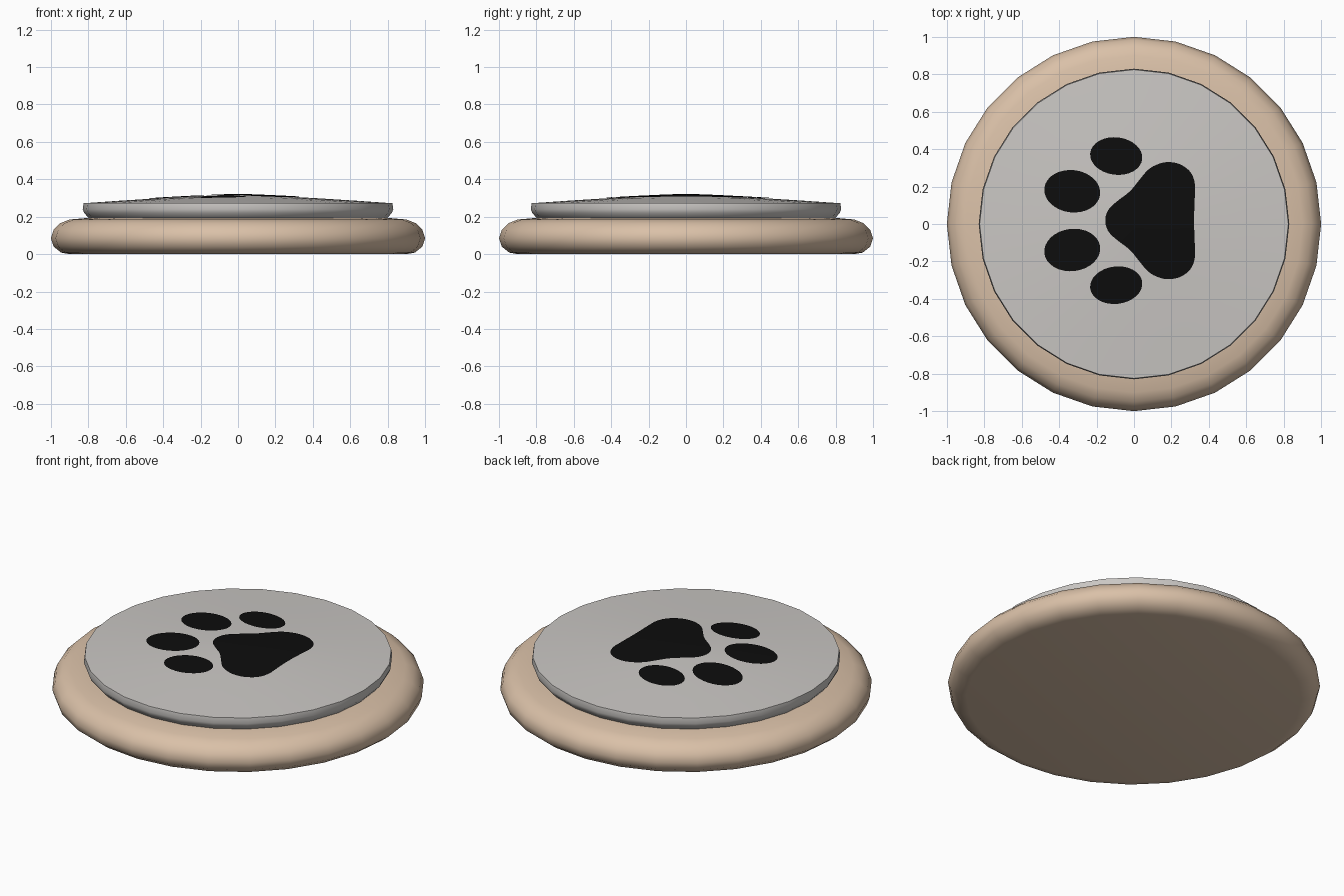
import bpy, bmesh, math
from mathutils import Vector

cube = bpy.data.objects.get("Cube")
if cube:
    bpy.data.objects.remove(cube, do_unlink=True)

SIDES = 28
RIM, RIM_Z, PEAK_Z = 0.825, 0.272, 0.318
PAW_Y = 0.018


def make_material(name, rgb):
    mat = bpy.data.materials.new(name)
    mat.use_nodes = True
    mat.diffuse_color = (*rgb, 1)
    mat.node_tree.nodes["Principled BSDF"].inputs["Base Color"].default_value = (*rgb, 1)
    return mat


biscuit = make_material("biscuit beige", (0.70, 0.53, 0.39))
icing = make_material("icing grey", (0.59, 0.57, 0.55))
black = make_material("paw black", (0.004, 0.004, 0.004))


def finish(bm, name, mat, angle):
    mesh = bpy.data.meshes.new(name)
    bm.to_mesh(mesh)
    bm.free()
    mesh.materials.append(mat)
    obj = bpy.data.objects.new(name, mesh)
    bpy.context.collection.objects.link(obj)
    bpy.ops.object.select_all(action="DESELECT")
    obj.select_set(True)
    bpy.context.view_layer.objects.active = obj
    bpy.ops.object.shade_smooth_by_angle(angle=math.radians(angle))
    return obj


def lathe(name, profile, mat, angle):
    """Spin an (r, z) profile that starts and ends on the axis."""
    bm = bmesh.new()
    verts = [bm.verts.new((r, 0, z)) for r, z in profile]
    edges = [bm.edges.new(pair) for pair in zip(verts, verts[1:])]
    bmesh.ops.spin(bm, geom=verts + edges, cent=(0, 0, 0), axis=(0, 0, 1),
                   angle=math.tau, steps=SIDES)
    bmesh.ops.remove_doubles(bm, verts=bm.verts, dist=0.0005)
    bmesh.ops.recalc_face_normals(bm, faces=bm.faces)
    return finish(bm, name, mat, angle)


def dome(r):
    """Height of the icing top at radius r."""
    return RIM_Z + (PEAK_Z - RIM_Z) * (1 - (r / RIM) ** 1.3)


def decal(name, outline, rings=8):
    """Thin painted shape that follows the icing dome."""
    centre = sum(outline, Vector((0, 0))) / len(outline)
    bm = bmesh.new()

    def vert(p):
        return bm.verts.new((p.x, p.y, dome(p.length) + 0.004))

    hub = vert(centre)
    inner = None
    count = len(outline)
    for k in range(1, rings + 1):
        ring = [vert(centre.lerp(p, k / rings)) for p in outline]
        for i in range(count):
            j = (i + 1) % count
            if inner:
                bm.faces.new((inner[i], ring[i], ring[j], inner[j]))
            else:
                bm.faces.new((hub, ring[i], ring[j]))
        inner = ring
    bmesh.ops.recalc_face_normals(bm, faces=bm.faces)
    if sum(f.normal.z for f in bm.faces) < 0:
        bmesh.ops.reverse_faces(bm, faces=bm.faces)
    return finish(bm, name, black, 40)


# Rounded biscuit base
lathe("biscuit_base", [(0, 0), (0.90, 0), (0.945, 0.008), (0.985, 0.04), (1.0, 0.085),
                       (0.985, 0.13), (0.95, 0.165), (0.90, 0.185), (0.75, 0.198),
                       (0, 0.198)], biscuit, 45)

# Icing disc with a bulging rim and a low dome
lathe("icing_disc", [(0, 0.18), (0.77, 0.18), (0.80, 0.195), (0.822, 0.22), (0.83, 0.24),
                     (RIM, RIM_Z)]
      + [(r, dome(r)) for r in (0.62, 0.42, 0.24, 0.1, 0)], icing, 45)


# Main paw pad: half outline mirrored, then corner-cut to round it
half = [(-0.158, 0), (-0.14, 0.06), (-0.09, 0.105), (-0.02, 0.155), (0.03, 0.22),
        (0.08, 0.28), (0.14, 0.308), (0.19, 0.315), (0.25, 0.303), (0.305, 0.262),
        (0.328, 0.20), (0.325, 0.13), (0.32, 0)]
pad = [Vector(p) for p in half] + [Vector((x, -y)) for x, y in half[-2:0:-1]]
for _ in range(2):
    pad = [a.lerp(b, t) for a, b in zip(pad, pad[1:] + pad[:1]) for t in (0.25, 0.75)]
decal("paw_pad", [p + Vector((0, PAW_Y)) for p in pad], rings=14)

# Four oval toes, mirrored across the paw axis
toes = {"outer": (-0.095, 0.345, 0.14, 0.10), "inner": (-0.33, 0.157, 0.15, 0.113)}
for name, (cx, cy, rx, ry) in toes.items():
    for side, label in ((1, "back"), (-1, "front")):
        tilt = -0.12 * side
        oval = []
        for i in range(32):
            a = math.tau * i / 32
            u, v = rx * math.cos(a), ry * math.sin(a)
            oval.append(Vector((cx + u * math.cos(tilt) - v * math.sin(tilt),
                                PAW_Y + side * cy + u * math.sin(tilt) + v * math.cos(tilt))))
        decal(f"{name}_toe_{label}", oval)
